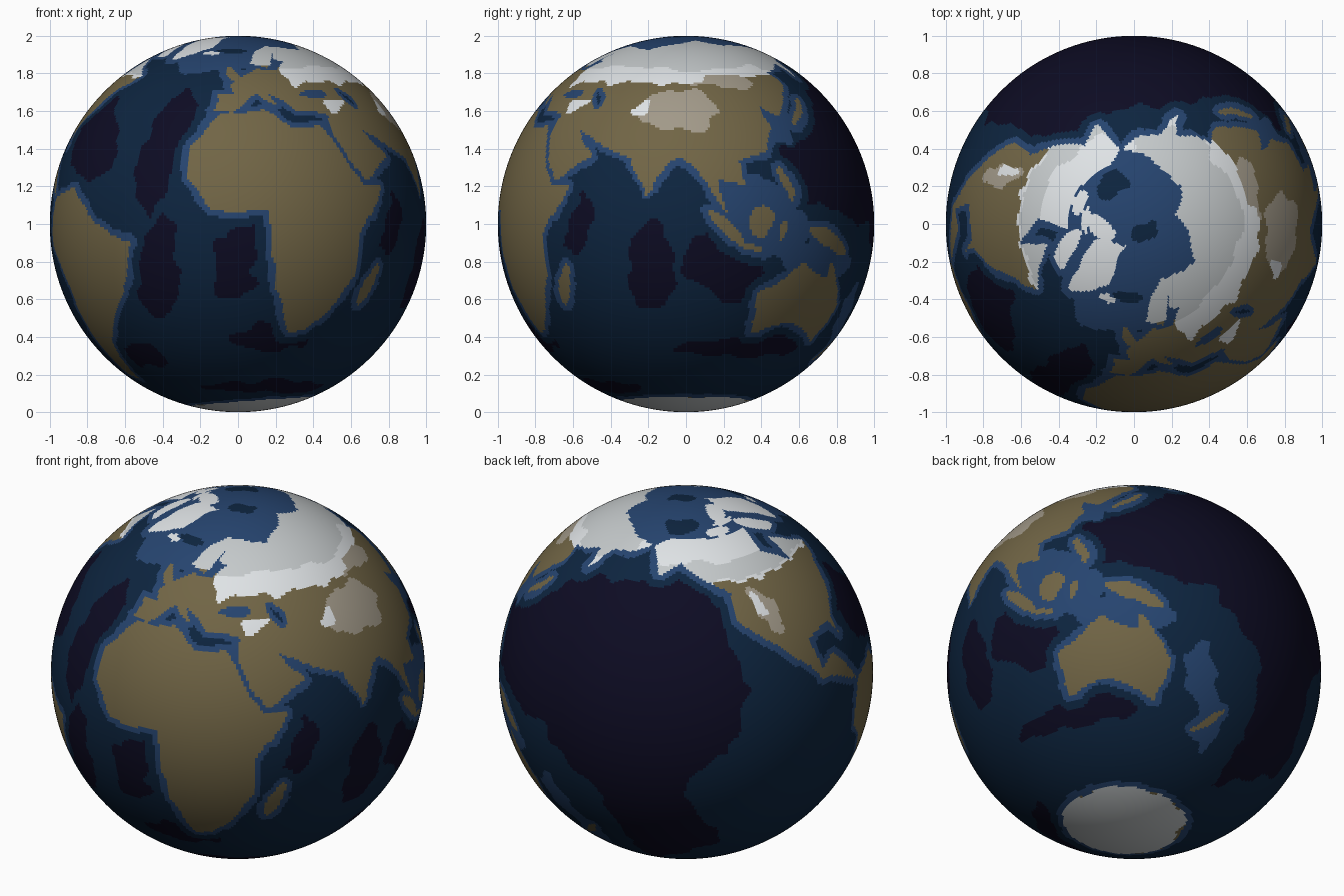
import bpy, bmesh, math
from mathutils import noise, kdtree

if "Cube" in bpy.data.objects:
    bpy.data.objects.remove(bpy.data.objects["Cube"])

# ---- flat colours -------------------------------------------------------
COLOURS = {"deep_ocean": (0.004, 0.0035, 0.017), "mid_ocean": (0.004, 0.018, 0.05),
           "shallow_sea": (0.019, 0.058, 0.16), "brown_land": (0.165, 0.13, 0.06),
           "pale_highland": (0.36, 0.32, 0.25), "grey_snow": (0.56, 0.59, 0.6),
           "white_snow": (0.74, 0.77, 0.79)}
DEEP, MID, SHALLOW, LAND, HIGH, GREY, WHITE = range(len(COLOURS))


def outline(*pts):
    """Test for a closed longitude/latitude outline."""
    xs, ys = zip(*pts)
    x0, x1, y0, y1 = min(xs), max(xs), min(ys), max(ys)

    def test(lon, lat):
        hit = False
        if lon + 360 <= x1:          # outlines crossing the date line
            lon += 360
        if x0 <= lon <= x1 and y0 <= lat <= y1:
            ax, ay = pts[-1]
            for bx, by in pts:
                if (ay > lat) != (by > lat) and lon < ax + (lat - ay) * (bx - ax) / (by - ay):
                    hit = not hit
                ax, ay = bx, by
        return hit
    return test


def blob(lon0, lat0, length, width, angle=0):
    """Test for an elliptical patch, half sizes in degrees, angle from east."""
    c, s = math.cos(math.radians(angle)), math.sin(math.radians(angle))
    k = math.cos(math.radians(lat0))

    def test(lon, lat):
        dx, dy = ((lon - lon0 + 180) % 360 - 180) * k, lat - lat0
        return ((dx * c + dy * s) / length) ** 2 + ((dy * c - dx * s) / width) ** 2 < 1
    return test


def within(areas, lon, lat):
    return any(area(lon, lat) for area in areas)


# ---- continents ---------------------------------------------------------
africa = outline((-17, 14), (-16, 24), (-6, 36), (10, 37), (20, 31), (32, 31), (43, 11.5), (51, 12),
                 (40, -4), (40, -15), (32, -28), (26, -34), (19, -35), (12, -17), (9, 4), (-8, 4))
europe = outline((-9, 37), (-9, 43), (-2, 43), (-4, 48), (9, 55), (21, 55), (29, 60), (22, 61),
                 (25, 65), (15, 56), (6, 59), (14, 68), (25, 71), (61, 68), (61, 25), (49, 30),
                 (58, 21), (44, 13), (35, 28), (36, 36), (23, 37), (13, 45), (16, 39), (8, 44), (-1, 37))
asia = outline((60, 69), (104, 77), (130, 71), (160, 70), (190, 66), (164, 60), (157, 51), (155, 59),
               (136, 54), (140, 48), (127, 35), (119, 39), (122, 31), (117, 23), (107, 20), (109, 12),
               (100, 13), (103, 1.5), (94, 17), (88, 21), (80, 14), (77.5, 8), (72, 20), (60, 25))
north_america = outline((-168, 66), (-156, 71), (-85, 69), (-94, 60), (-79, 52), (-77, 62), (-56, 52),
                        (-66, 45), (-81, 31), (-81, 25), (-84, 30), (-97, 28), (-95, 18), (-88, 21),
                        (-77, 8), (-95, 15.5), (-111, 29), (-124, 40), (-124, 48), (-148, 61), (-160, 56))
south_america = outline((-77, 8), (-62, 11), (-50, 0), (-35, -6), (-40, -21), (-58, -38), (-67, -55),
                        (-74, -52), (-71, -18), (-81, -5))
australia = outline((114, -22), (130, -12), (140, -17), (142, -11), (153, -26), (148, -38), (131, -31),
                    (115, -35))
greenland = outline((-45, 60), (-54, 69), (-70, 77), (-60, 82), (-25, 83), (-22, 70))


def antarctica(lon, lat):
    return lat < -71 + 4 * math.sin(math.radians(lon))


# ---- islands and inland seas --------------------------------------------
islands = [blob(-2, 53, 4.5, 1.6, 110), blob(-19, 65, 2.5, 1.5), blob(47, -19, 7, 2, 70),
           blob(138, 37, 7, 1.2, 48), blob(102, -1, 8, 1.7, -48), blob(110, -7, 4, 1),
           blob(114, 1, 5, 4, 50), blob(121, -2, 3, 1.3, 80), blob(140, -5, 10, 2.6, -22),
           blob(123, 13, 6, 1.6, 110), blob(172, -42, 6, 1.3, 50), blob(-72, 68, 7, 2.5, -45),
           blob(-112, 72, 4, 2), blob(-80, 80, 5, 2.5, 40), blob(-95, 75, 4, 1.3)]
lands = [africa, europe, asia, north_america, south_america, australia, antarctica, greenland] + islands
inland_seas = [blob(34, 43.5, 5, 1.7), blob(51, 42, 5, 2, 110)]

# ---- ocean depth --------------------------------------------------------
pacific_deep = outline((127, 8), (124, 22), (145, 36), (163, 51), (222, 55), (236, 24), (233, 4),
                       (213, -12), (230, -42), (193, -60), (187, -20), (163, 0))
deep_basins = [pacific_deep, blob(-61, 28, 18, 11, 130), blob(-26, 25, 22, 7, 80), blob(-26, -14, 17, 7, 80),
               blob(0, -11, 13, 7, 70), blob(12, -37, 14, 6), blob(-44, -44, 8, 5), blob(20, -60, 20, 4),
               blob(55, 0, 10, 4, 70), blob(79, -12, 14, 7, 90), blob(102, -14, 14, 9, 150),
               blob(115, -41, 22, 4)]
shallow_shelves = [blob(-15, 60, 14, 7), blob(113, 3, 19, 11, 150), blob(125, 30, 8, 4, 60),
                   blob(137, -12, 16, 6), blob(168, -35, 19, 5, 110)]
arctic_mid = [blob(-150, 77, 6, 4), blob(60, 86, 5, 2.5), blob(-4, 68, 4, 2.5)]

# ---- snow and highland --------------------------------------------------
snow_patches = [greenland, antarctica, blob(43, 40, 4, 2), blob(72, 39, 3, 2), blob(-112, 43, 4.5, 2.5, 110)]
highlands = [blob(87, 38, 12, 8), blob(104, 50, 11, 4), blob(-110, 41, 9, 4, 110)]


def land_colour(lon, lat):
    # the snow line lies lower in the middle of Asia than in the far west
    line = 58 if -5 < lon < 24 else 48 if 24 <= lon < 95 else 52
    if within(snow_patches, lon, lat) or lat > line:
        grey = lat < 0 or (lat > 56 and lon > 0) or 53 < lat < 61 and lon < -60
        return GREY if grey else WHITE
    return HIGH if within(highlands, lon, lat) else LAND


def sea_colour(lon, lat, coast):
    if within(arctic_mid, lon, lat):
        return MID
    if coast < 0.04 or lat > 64 or within(shallow_shelves, lon, lat):
        return SHALLOW
    return DEEP if coast > 0.085 and within(deep_basins, lon, lat) else MID


def lon_lat(p, wobble):
    """Position in degrees, gently disturbed so that borders look natural."""
    q = (p + noise.noise_vector(p * 9) * wobble).normalized()
    return math.degrees(math.atan2(q.x, -q.y)), math.degrees(math.asin(max(-1, min(1, q.z))))


# ---- globe --------------------------------------------------------------
bm = bmesh.new()
bmesh.ops.create_uvsphere(bm, u_segments=420, v_segments=210, radius=1)
sea, ground = [], []
for f in bm.faces:
    f.smooth = True
    p = f.calc_center_median().normalized()
    lon, lat = lon_lat(p, 0.02)
    if within(lands, lon, lat) and not within(inland_seas, lon, lat):
        f.material_index = land_colour(*lon_lat(p, 0.06))
        ground.append(p)
    else:
        sea.append((f, p))

# sea depth follows the distance to the nearest coast
tree = kdtree.KDTree(len(ground))
for i, p in enumerate(ground):
    tree.insert(p, i)
tree.balance()
for f, p in sea:
    coast = tree.find(p)[2] + 0.02 * noise.noise(p * 7)
    f.material_index = sea_colour(*lon_lat(p, 0.06), coast)

mesh = bpy.data.meshes.new("globe")
bm.to_mesh(mesh)
bm.free()
for name, rgb in COLOURS.items():
    mat = bpy.data.materials.new(name)
    mat.diffuse_color = (*rgb, 1)
    mat.use_nodes = True
    mat.node_tree.nodes["Principled BSDF"].inputs["Base Color"].default_value = mat.diffuse_color
    mesh.materials.append(mat)
globe = bpy.data.objects.new("globe", mesh)
globe.location = (0, 0, 1)
bpy.context.collection.objects.link(globe)
